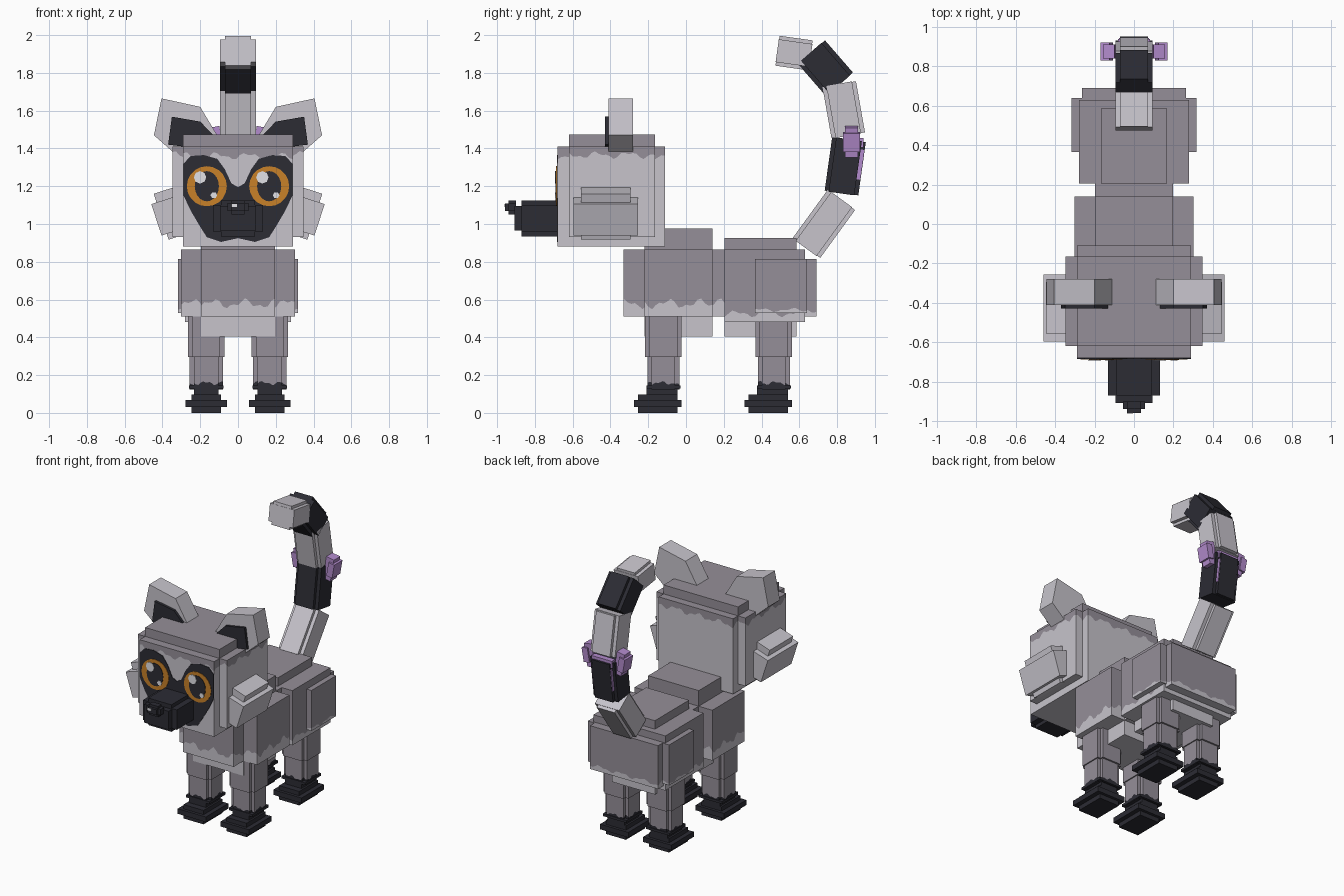
import bpy, bmesh, math
from mathutils import Matrix, Vector

cube = bpy.data.objects.get("Cube")
if cube:
    bpy.data.objects.remove(cube, do_unlink=True)


def material(name, rgb):
    m = bpy.data.materials.new(name)
    m.use_nodes = True
    m.diffuse_color = (*rgb, 1)
    m.node_tree.nodes["Principled BSDF"].inputs["Base Color"].default_value = (*rgb, 1)
    return m


LIGHT = material("light_fur", (.57, .55, .60))
GREY = material("grey_fur", (.30, .275, .315))
DARK = material("dark_fur", (.025, .025, .034))
ORANGE = material("orange_iris", (.58, .22, .022))
PURPLE = material("purple_ribbon", (.45, .26, .61))
WHITE = material("white_highlight", (.8, .8, .84))


def finish(name, bm, mats):
    bmesh.ops.recalc_face_normals(bm, faces=bm.faces)
    mesh = bpy.data.meshes.new(name)
    bm.to_mesh(mesh)
    bm.free()
    for m in mats:
        mesh.materials.append(m)
    ob = bpy.data.objects.new(name, mesh)
    bpy.context.collection.objects.link(ob)
    return ob


def box(name, centre, size, mat, tilt=0, axis='X'):
    """Plain box, optionally tilted about one axis."""
    bm = bmesh.new()
    mtx = Matrix.Translation(centre) @ Matrix.Rotation(math.radians(tilt), 4, axis)
    bmesh.ops.create_cube(bm, size=1, matrix=mtx @ Matrix.Diagonal((*size, 1)))
    return finish(name, bm, [mat])


def span(name, x, y, z, mat, cx=0):
    """Box from a half width and y and z ranges."""
    return box(name, (cx, (y[0] + y[1]) / 2, (z[0] + z[1]) / 2),
               (2 * x, y[1] - y[0], z[1] - z[0]), mat)


def two_tone(name, x, y, z, level, amp, low, high, cx=0, step=.02):
    """Box whose lower and upper colours meet along a wavy line."""
    corners = [Vector((cx - x, y[0])), Vector((cx + x, y[0])),
               Vector((cx + x, y[1])), Vector((cx - x, y[1]))]
    path = []
    for a, b in zip(corners, corners[1:] + corners[:1]):
        n = max(2, round((b - a).length / step))
        path += [a.lerp(b, i / n) for i in range(n)]

    def wave(p):
        u = (p.x + p.y) / step
        return level + amp * (.6 * math.sin(u * .75) + .4 * math.sin(u * 1.7 + 1))

    bm = bmesh.new()
    rings = [[bm.verts.new((p.x, p.y, h(p))) for p in path]
             for h in (lambda p: z[0], wave, lambda p: z[1])]
    bm.faces.new(rings[0])
    bm.faces.new(rings[2]).material_index = 1
    for k in range(2):
        for i in range(len(path)):
            j = (i + 1) % len(path)
            f = bm.faces.new((rings[k][i], rings[k][j], rings[k + 1][j], rings[k + 1][i]))
            f.material_index = k
    return finish(name, bm, [low, high])


def prism(name, outline, y0, y1, mat):
    """Outline in x and z, extruded from y0 to y1."""
    bm = bmesh.new()
    face = bm.faces.new([bm.verts.new((x, y0, z)) for x, z in outline])
    out = bmesh.ops.extrude_face_region(bm, geom=[face])
    moved = [v for v in out["geom"] if isinstance(v, bmesh.types.BMVert)]
    bmesh.ops.translate(bm, verts=moved, vec=(0, y1 - y0, 0))
    return finish(name, bm, [mat])


def disc(name, x, z, rx, rz, y, mat, n=20):
    ring = [(x + rx * math.cos(2 * math.pi * i / n), z + rz * math.sin(2 * math.pi * i / n))
            for i in range(n)]
    prism(name, ring, y, y + .004, mat)


# Head
two_tone("head_long", .29, (-.68, -.11), (.88, 1.41), 1.36, .022, LIGHT, GREY)
two_tone("head_wide", .347, (-.62, -.165), (.93, 1.41), 1.365, .022, LIGHT, GREY)
span("head_top", .29, (-.62, -.165), (1.38, 1.473), GREY)

# Face mask and eyes
half = [(0, 1.195), (.035, 1.215), (.07, 1.29), (.11, 1.345), (.18, 1.365), (.25, 1.36),
        (.288, 1.32), (.288, 1.15), (.25, 1.07), (.2, .985), (.165, .93), (.09, .905), (0, .925)]
mask = half + [(-x, z) for x, z in half[-2:0:-1]]
prism("face_mask", mask, -.684, -.679, DARK)
for s in (-1, 1):
    ex = .165 * s
    disc("iris", ex, 1.2, .106, .106, -.687, ORANGE)
    disc("pupil", ex, 1.2, .064, .08, -.69, DARK)
    disc("eye_highlight", ex - .036, 1.247, .033, .033, -.693, WHITE, 8)
    disc("eye_glint", ex + .037, 1.152, .018, .018, -.693, WHITE, 6)

# Muzzle and nose
span("muzzle_wide", .132, (-.87, -.64), (.96, 1.1), DARK)
span("muzzle_tall", .09, (-.87, -.64), (.935, 1.125), DARK)
span("muzzle_tip", .095, (-.908, -.64), (.965, 1.095), DARK)
span("nose_wide", .055, (-.94, -.9), (1.068, 1.11), DARK)
span("nose_tall", .035, (-.94, -.9), (1.05, 1.125), DARK)
span("nose_tip", .035, (-.958, -.9), (1.07, 1.108), DARK)
span("nose_highlight", .015, (-.961, -.957), (1.09, 1.106), WHITE, cx=-.02)

# Ears and cheek tufts
ear = [(.405, 1.665), (.2, 1.62), (.11, 1.47), (.2, 1.38), (.30, 1.342), (.445, 1.47)]
inner = [(.35, 1.568), (.2, 1.542), (.13, 1.47), (.25, 1.405), (.37, 1.42)]
for s, side in ((-1, "right"), (1, "left")):
    prism(side + "_ear", [(x * s, z) for x, z in ear], -.41, -.28, LIGHT)
    prism(side + "_inner_ear", [(x * s, z) for x, z in inner], -.428, -.41, DARK)
    box(side + "_cheek_tall", (.35 * s, -.425, 1.057), (.12, .26, .255), LIGHT, 18 * s, 'Y')
    box(side + "_cheek_wide", (.37 * s, -.425, 1.042), (.13, .34, .175), LIGHT, 18 * s, 'Y')

# Chest
two_tone("chest_long", .197, (-.33, .246), (.51, .865), .578, .03, LIGHT, GREY)
two_tone("chest_wide", .303, (-.22, .14), (.51, .865), .578, .03, LIGHT, GREY)
two_tone("chest_tall", .197, (-.22, .14), (.405, .975), .56, .02, LIGHT, GREY)

# Hips
two_tone("hips", .28, (.205, .63), (.48, .865), .525, .02, LIGHT, GREY)
two_tone("haunch_wide", .317, (.365, .64), (.53, .815), .545, .012, LIGHT, GREY)
two_tone("haunch_long", .265, (.365, .69), (.51, .815), .54, .015, LIGHT, GREY)
two_tone("rump_tall", .167, (.205, .585), (.405, .925), .52, .02, LIGHT, GREY)

# Legs and feet, as crossed boxes
for s, side in ((-1, "right"), (1, "left")):
    for end, y in (("front", -.12), ("rear", .465)):
        cx, name = .168 * s, f"{side}_{end}_"
        for a, b in ((.097, .075), (.073, .097)):
            span(name + "upper_leg", a, (y - b, y + b), (.295, .55), GREY, cx)
            c, d = a - .008, b - .012
            two_tone(name + "lower_leg", c, (y - d, y + d), (.125, .3), .158, .012,
                     DARK, GREY, cx, .012)
        span(name + "leg_cuff", .092, (y - .09, y + .09), (.128, .145), DARK, cx)
        span(name + "ankle", .065, (y - .09, y + .075), (.09, .13), DARK, cx)
        f = y - .03
        span(name + "foot", .078, (f - .105, f + .105), (0, .098), DARK, cx)
        span(name + "foot_rim", .11, (f - .125, f + .125), (.032, .068), DARK, cx)

# Tail: y, z, length, width, lean from vertical, colour
tail = [(.73, 1.0, .32, .18, 36, LIGHT), (.843, 1.305, .29, .18, 8, DARK),
        (.835, 1.605, .28, .18, -10, LIGHT), (.738, 1.825, .23, .19, -41, DARK),
        (.572, 1.905, .18, .16, -82, LIGHT)]
for i, (y, z, length, width, lean, mat) in enumerate(tail, 1):
    box(f"tail_{i}_wide", (0, y, z), (.19, width * .76, length), mat, -lean)
    box(f"tail_{i}_deep", (0, y, z), (.14, width, length * .98), mat, -lean)

# Ribbon bow on the tail
for s, side in ((-1, "right"), (1, "left")):
    box(side + "_bow_loop", (.115 * s, .876, 1.435), (.06, .07, .16), PURPLE, 10 * s, 'Y')
    box(side + "_bow_outer", (.138 * s, .876, 1.435), (.045, .092, .1), PURPLE, 10 * s, 'Y')
    box(side + "_bow_tail", (.055 * s, .918, 1.315), (.04, .03, .16), PURPLE, -8)
box("bow_knot", (0, .92, 1.43), (.16, .04, .05), PURPLE)
